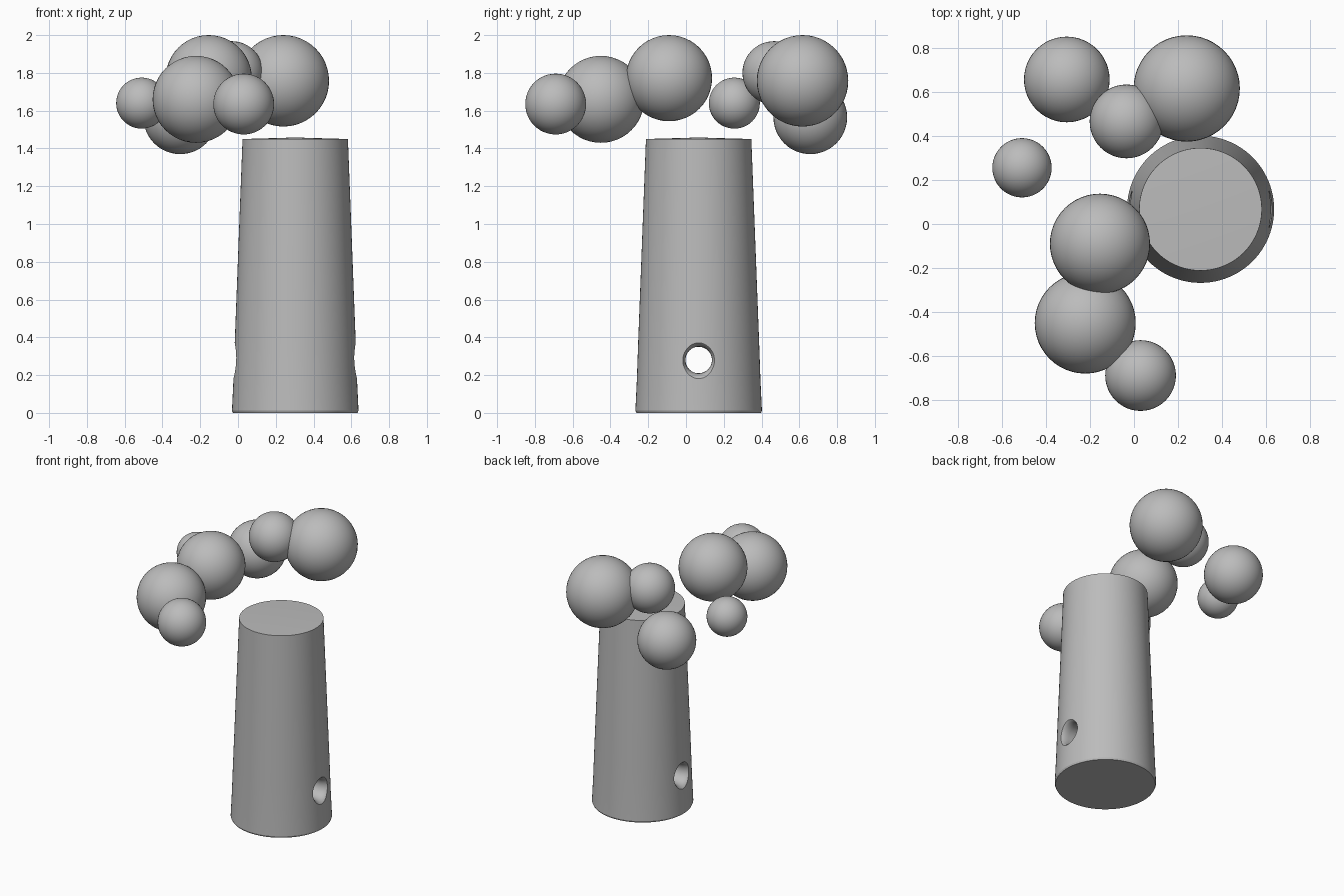
import bpy
import bmesh
import math
from mathutils import Matrix, Vector

cube = bpy.data.objects.get("Cube")
if cube:
    bpy.data.objects.remove(cube, do_unlink=True)

grey = bpy.data.materials.new("plain grey")
grey.use_nodes = True
COLOUR = (0.5, 0.5, 0.5, 1)
grey.diffuse_color = COLOUR
grey.node_tree.nodes["Principled BSDF"].inputs["Base Color"].default_value = COLOUR


def add_object(name, bm):
    mesh = bpy.data.meshes.new(name)
    bmesh.ops.recalc_face_normals(bm, faces=bm.faces)
    bm.to_mesh(mesh)
    bm.free()
    mesh.materials.append(grey)
    obj = bpy.data.objects.new(name, mesh)
    bpy.context.collection.objects.link(obj)
    return obj


def select(obj):
    bpy.ops.object.select_all(action="DESELECT")
    obj.select_set(True)
    bpy.context.view_layer.objects.active = obj


def lathe(name, profile, sides):
    """Spin (radius, height) points round z; both ends lie on the axis."""
    bm = bmesh.new()
    points = [bm.verts.new((r, 0, z)) for r, z in profile]
    edges = [bm.edges.new(pair) for pair in zip(points, points[1:])]
    bmesh.ops.spin(bm, geom=points + edges, axis=(0, 0, 1), cent=(0, 0, 0),
                   angle=math.tau, steps=sides)
    bmesh.ops.remove_doubles(bm, verts=bm.verts, dist=0.0005)
    return add_object(name, bm)


# Tapered column with a slightly domed top
CENTRE = Vector((0.303, 0.067, 0))
column = lathe("column", [(0, 0), (0.33, 0), (0.335, 0.012), (0.327, 0.18),
                          (0.32, 0.38), (0.279, 1.45), (0, 1.458)], 96)
column.location = CENTRE

# Sideways hole, flared softly where it meets the wall
half = [(0.07, 0.26), (0.072, 0.28), (0.077, 0.3), (0.086, 0.316), (0.1, 0.328), (0.1, 0.4)]
profile = ([(0, -0.4)] + [(r, -z) for r, z in reversed(half)] + half + [(0, 0.4)])
cutter = lathe("hole_cutter", profile, 48)
cutter.matrix_world = (Matrix.Translation(CENTRE + Vector((0, 0, 0.28)))
                       @ Matrix.Rotation(math.pi / 2, 4, "Y"))
cutter.hide_render = True
bpy.context.view_layer.update()

cut = column.modifiers.new("side hole", "BOOLEAN")
cut.operation = "DIFFERENCE"
cut.solver = "EXACT"
cut.object = cutter
select(column)
bpy.ops.object.modifier_apply(modifier=cut.name)
bpy.data.objects.remove(cutter, do_unlink=True)
bpy.ops.object.shade_smooth_by_angle(angle=math.radians(25))

# Arc of floating balls: x, y, z, radius
BALLS = [
    (-0.306, 0.658, 1.565, 0.195),
    (0.24, 0.617, 1.758, 0.242),
    (-0.034, 0.467, 1.80, 0.168),
    (-0.51, 0.256, 1.64, 0.135),
    (-0.155, -0.09, 1.772, 0.228),
    (-0.222, -0.451, 1.66, 0.23),
    (0.03, -0.69, 1.635, 0.161),
]
for i, (x, y, z, radius) in enumerate(BALLS, 1):
    bm = bmesh.new()
    bmesh.ops.create_uvsphere(bm, u_segments=48, v_segments=24, radius=radius)
    ball = add_object(f"ball_{i}", bm)
    ball.location = (x, y, z)
    select(ball)
    bpy.ops.object.shade_smooth()
